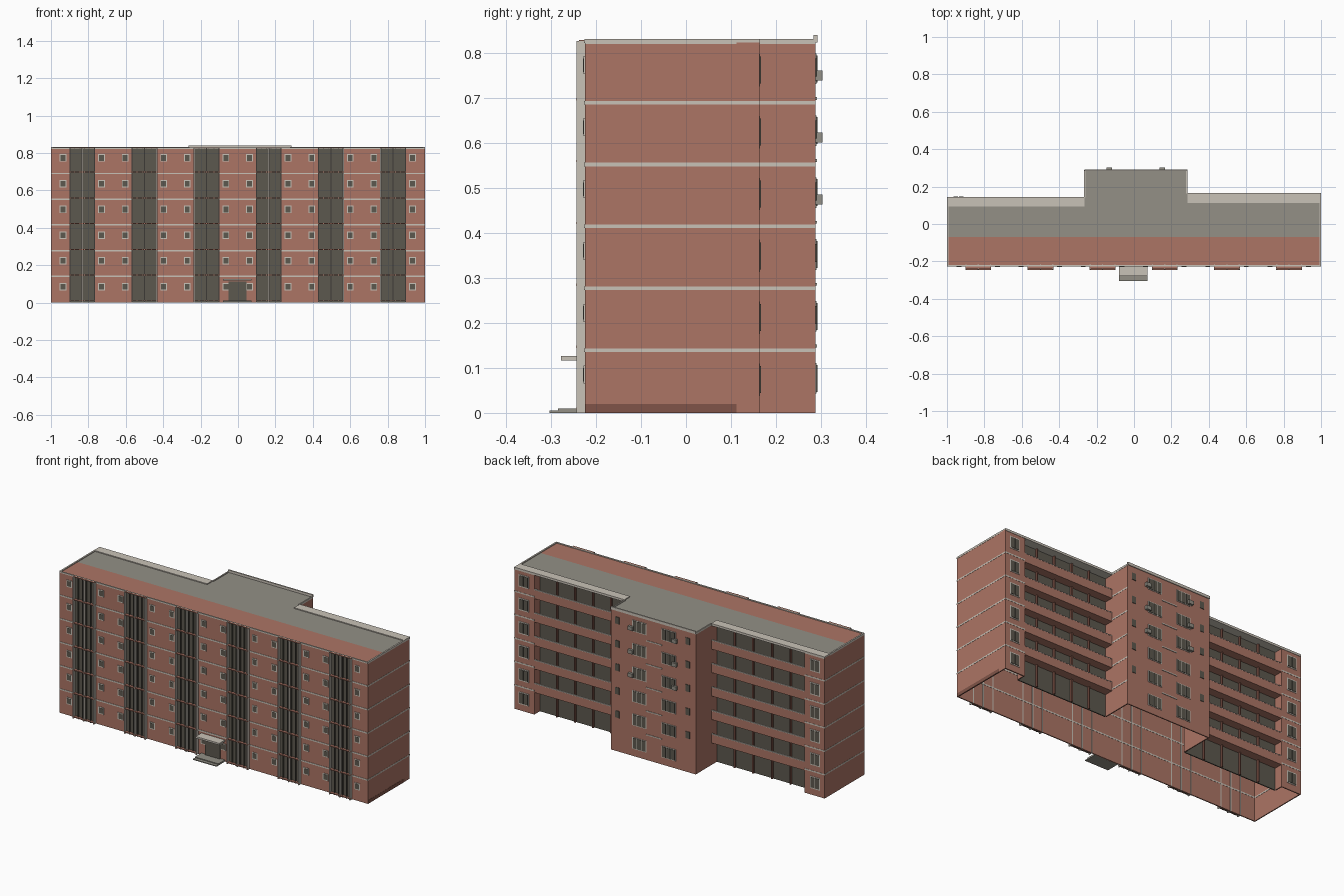
import bpy
import bmesh
from mathutils import Vector

cube = bpy.data.objects.get("Cube")
if cube:
    bpy.data.objects.remove(cube)


def material(name, rgb):
    """Flat material from 0-255 display values."""
    lin = [((c / 255 + 0.055) / 1.055) ** 2.4 for c in rgb] + [1]
    m = bpy.data.materials.new(name)
    m.use_nodes = True
    m.diffuse_color = lin
    m.node_tree.nodes["Principled BSDF"].inputs["Base Color"].default_value = lin
    return m


BRICK = material("brick", (172, 117, 101))
DARK_BRICK = material("dark brick", (128, 84, 72))
CREAM = material("cream trim", (201, 194, 183))
ROOF = material("roof grey", (147, 144, 134))
GLASS = material("dark glazing", (92, 88, 78))


def part(name, mat, boxes):
    """One object made of boxes given as (x0, x1, y0, y1, z0, z1)."""
    bm = bmesh.new()
    for x0, x1, y0, y1, z0, z1 in boxes:
        geo = bmesh.ops.create_cube(bm, size=1)
        size = Vector((x1 - x0, y1 - y0, z1 - z0))
        mid = Vector((x0 + x1, y0 + y1, z0 + z1)) / 2
        for v in geo["verts"]:
            v.co = Vector(a * b for a, b in zip(v.co, size)) + mid
    mesh = bpy.data.meshes.new(name)
    bm.to_mesh(mesh)
    bm.free()
    mesh.materials.append(mat)
    ob = bpy.data.objects.new(name, mesh)
    bpy.context.collection.objects.link(ob)
    return ob


def span(side, a, b):
    """x range on the +x or -x side, in ascending order."""
    return tuple(sorted((side * a, side * b)))


FLOOR = 0.1376
TOP = 0.824
FRONT = -0.225
T = 0.006
BLOCK_L, BLOCK_R, BLOCK_Y = -0.265, 0.285, 0.288
BAY = 0.87
levels = [FLOOR * i for i in range(1, 6)]
floors = [FLOOR * i for i in range(6)]
# side, back of wing, glazing plane, x where the wing meets the block
wings = [(1, 0.163, 0.112, 0.285), (-1, 0.143, 0.093, 0.265)]

# Outer shell, open underneath
part("front_wall", BRICK, [(-1, 1, FRONT, FRONT + T, 0, TOP)])
part("stair_block_walls", BRICK, [
    (BLOCK_L, BLOCK_R, BLOCK_Y - T, BLOCK_Y, 0, TOP),
    (BLOCK_L, BLOCK_L + T, wings[1][2], BLOCK_Y - T, 0, TOP),
    (BLOCK_R - T, BLOCK_R, wings[0][2], BLOCK_Y - T, 0, TOP)])

for s, back, glaze, inner in wings:
    side = "left" if s > 0 else "right"
    part(side + "_end_walls", BRICK, [
        (*span(s, 1 - T, 1), FRONT + T, back, 0, TOP),
        (*span(s, BAY, 1 - T), back - T, back, 0, TOP),
        (*span(s, BAY, BAY + T), glaze, back - T, 0, TOP)])
    part(side + "_balcony_glazing", GLASS,
         [(*span(s, inner, BAY), glaze - T, glaze, 0, TOP)])
    # Balconies
    part(side + "_balcony_parapets", BRICK,
         [(*span(s, inner, BAY), back - 0.008, back, z - 0.008, z + 0.042) for z in levels])
    part(side + "_balcony_floors", BRICK,
         [(*span(s, inner, BAY), glaze, back - 0.008, z - 0.008, z + 0.004) for z in levels])
    part(side + "_balcony_caps", CREAM,
         [(*span(s, inner, BAY), back - 0.009, back + 0.001, z + 0.042, z + 0.046)
          for z in levels])
    step = (BAY - inner) / 5
    part(side + "_balcony_dividers", DARK_BRICK,
         [(*span(s, inner + step * i - 0.004, inner + step * i + 0.004),
           glaze, glaze + 0.012, 0, TOP) for i in range(1, 5)])
    # Floor bands round the end of the wing
    part(side + "_end_bands", CREAM,
         [(*span(s, 1 - T - 0.001, 1.001), FRONT, back, z - 0.002, z + 0.006) for z in levels] +
         [(*span(s, BAY, 1), back - 0.001, back + 0.001, z - 0.002, z + 0.006) for z in levels])
    # Windows in the end bay, with a central mullion
    part(side + "_bay_window_frames", CREAM,
         [(*span(s, 0.906, 0.97), back, back + 0.002, z + 0.038, z + 0.11) for z in floors])
    part(side + "_bay_window_panes", GLASS,
         [(*span(s, a, a + 0.025), back, back + 0.004, z + 0.044, z + 0.104)
          for z in floors for a in (0.911, 0.94)])
    # Roof over the wing
    part(side + "_wing_roof", ROOF,
         [(*span(s, inner, 0.992), -0.07, glaze, TOP - 0.006, TOP + 0.002)])
    part(side + "_balcony_roof", CREAM,
         [(*span(s, inner, 1), glaze, back + 0.002, TOP - 0.006, TOP + 0.007)])
    part(side + "_roof_edge", CREAM,
         [(*span(s, 0.992, 1.001), FRONT, glaze, TOP - 0.004, TOP + 0.007)])

part("stair_block_bands", CREAM,
     [(BLOCK_R, BLOCK_R + 0.001, wings[0][1], BLOCK_Y, z - 0.002, z + 0.006) for z in levels])
part("side_plinth", DARK_BRICK, [(1, 1.001, FRONT, 0.112, 0, 0.02)])

# Main roof
part("front_roof", BRICK, [(-0.992, 0.992, FRONT + T, -0.07, TOP - 0.006, TOP + 0.002)])
part("block_roof", ROOF,
     [(BLOCK_L, BLOCK_R, -0.07, BLOCK_Y - 0.004, TOP - 0.006, TOP + 0.002)])
part("front_roof_edge", CREAM, [(-1, 1, FRONT - 0.002, FRONT + T, TOP - 0.002, TOP + 0.006)])
part("block_roof_edge", CREAM, [
    (BLOCK_L, BLOCK_R, BLOCK_Y - 0.004, BLOCK_Y + 0.004, TOP, TOP + 0.016),
    (BLOCK_L - 0.001, BLOCK_L + T, wings[1][1], BLOCK_Y, TOP - 0.004, TOP + 0.007),
    (BLOCK_R - T, BLOCK_R + 0.001, wings[0][1], BLOCK_Y, TOP - 0.004, TOP + 0.007)])

# Front: floor bands, glazed strips with posts, small square windows
part("front_bands", CREAM,
     [(-1, 1, FRONT - 0.002, FRONT + T + 0.001, z - 0.002, z + 0.006) for z in levels])
strips = [-0.833 + 0.3325 * i for i in range(6)]
part("front_glazed_strips", GLASS,
     [(c - 0.064, c + 0.064, FRONT - 0.004, FRONT, 0, TOP) for c in strips])
part("front_posts", CREAM,
     [(c + d - 0.003, c + d + 0.003, FRONT - 0.019, FRONT + T + 0.002, 0, TOP + 0.003)
      for c in strips for d in (-0.066, 0, 0.066)])
part("front_mullions", GLASS,
     [(c + d - 0.002, c + d + 0.002, FRONT - 0.012, FRONT - 0.003, 0, TOP)
      for c in strips for d in (-0.04, -0.012, 0.012, 0.04)])
part("front_strip_slabs", BRICK,
     [(c - 0.069, c + 0.069, FRONT - 0.02, FRONT, z + 0.007, z + 0.012)
      for c in strips for z in floors])
part("front_strip_caps", BRICK,
     [(c - 0.069, c + 0.069, FRONT - 0.013, FRONT, TOP + 0.003, TOP + 0.0055) for c in strips])
spots = [(c + d, z + 0.085) for c in strips for d in (-0.103, 0.103) for z in floors]
part("front_window_frames", CREAM,
     [(x - 0.018, x + 0.018, FRONT - 0.003, FRONT, z - 0.02, z + 0.02) for x, z in spots])
part("front_window_panes", GLASS,
     [(x - 0.013, x + 0.013, FRONT - 0.004, FRONT, z - 0.015, z + 0.015) for x, z in spots])

# Entrance
part("entrance_door", GLASS, [(-0.05, 0.045, FRONT - 0.008, FRONT, 0, 0.113)])
part("entrance_canopy", CREAM, [(-0.08, 0.073, -0.278, FRONT, 0.117, 0.127)])
part("entrance_steps", ROOF, [(-0.08, 0.073, -0.304, FRONT, 0, 0.005),
                              (-0.08, 0.073, -0.285, FRONT, 0.005, 0.01)])

# Back of the stair block: paired windows, small side windows, sill strips
pairs = [(x, z + 0.077) for x in (0.1, -0.09) for z in floors]
part("block_window_frames", CREAM,
     [(x - 0.046, x + 0.046, BLOCK_Y, BLOCK_Y + 0.002, z - 0.034, z + 0.034) for x, z in pairs])
part("block_window_panes", GLASS,
     [(x + d - 0.012, x + d + 0.012, BLOCK_Y, BLOCK_Y + 0.004, z - 0.03, z + 0.03)
      for x, z in pairs for d in (-0.029, 0, 0.029)])
part("block_small_windows", GLASS,
     [(x - 0.013, x + 0.013, BLOCK_Y, BLOCK_Y + 0.003, z + 0.06, z + 0.1)
      for x in (0.243, -0.213) for z in levels])
part("block_sill_strips", CREAM,
     [(-0.045, 0.055, BLOCK_Y, BLOCK_Y + 0.003, z + 0.008, z + 0.014) for z in levels])
part("air_conditioners", ROOF,
     [(x - 0.015, x + 0.015, BLOCK_Y, BLOCK_Y + 0.015, z + 0.051, z + 0.073)
      for x in (0.152, -0.132) for z in levels[2:]])
